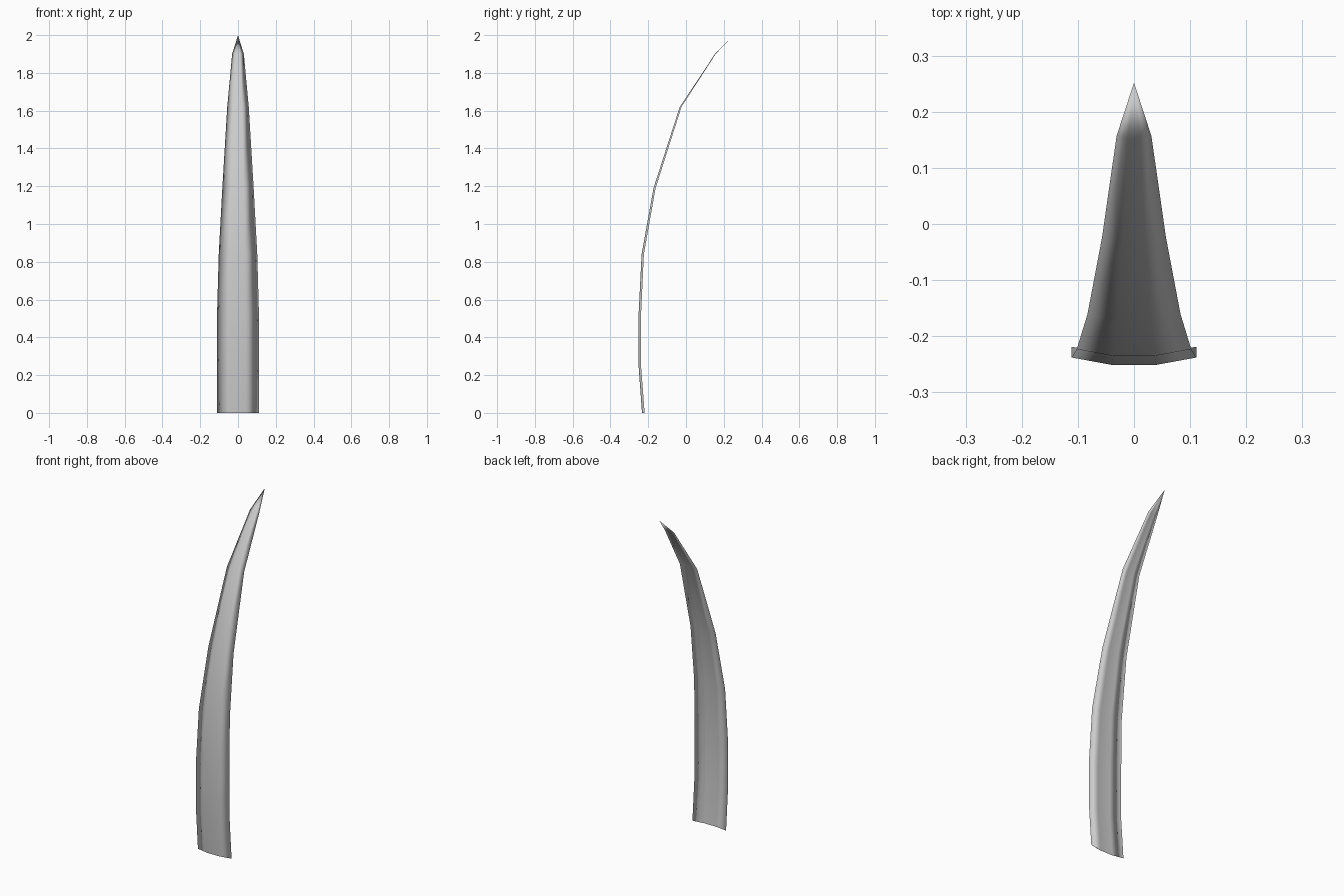
import bpy, bmesh

if "Cube" in bpy.data.objects:
    bpy.data.objects.remove(bpy.data.objects["Cube"])

# Spine stations: height, y of the side edges, half width, bulge depth
rows = [(0, -.219, .111, .014), (.25, -.238, .111, .013), (.52, -.238, .111, .013),
        (.84, -.223, .102, .012), (1.19, -.161, .083, .011),
        (1.62, -.024, .057, .009), (1.9, .157, .031, .004)]
bm = bmesh.new()

# Cross-section: shallow bowed front, slightly less bowed back, sharing the side edges
def section(z, y, w, d):
    k = .36 * w
    pts = [(-w, 0), (-k, -d), (k, -d), (w, 0), (k, -.7 * d), (-k, -.7 * d)]
    return [bm.verts.new((px, y + py, z)) for px, py in pts]

rings = [section(*r) for r in rows]
tip = bm.verts.new((0, .252, 2))
for a, b in zip(rings, rings[1:]):
    for i in range(6):
        j = (i + 1) % 6
        bm.faces.new((a[i], a[j], b[j], b[i]))
# Pointed tip
for i in range(6):
    bm.faces.new((rings[-1][i], rings[-1][(i + 1) % 6], tip))
for f in bm.faces:
    f.smooth = True
bmesh.ops.recalc_face_normals(bm, faces=bm.faces)
mesh = bpy.data.meshes.new("curved_blade")
bm.to_mesh(mesh)
bm.free()
blade = bpy.data.objects.new("curved_blade", mesh)
bpy.context.collection.objects.link(blade)
